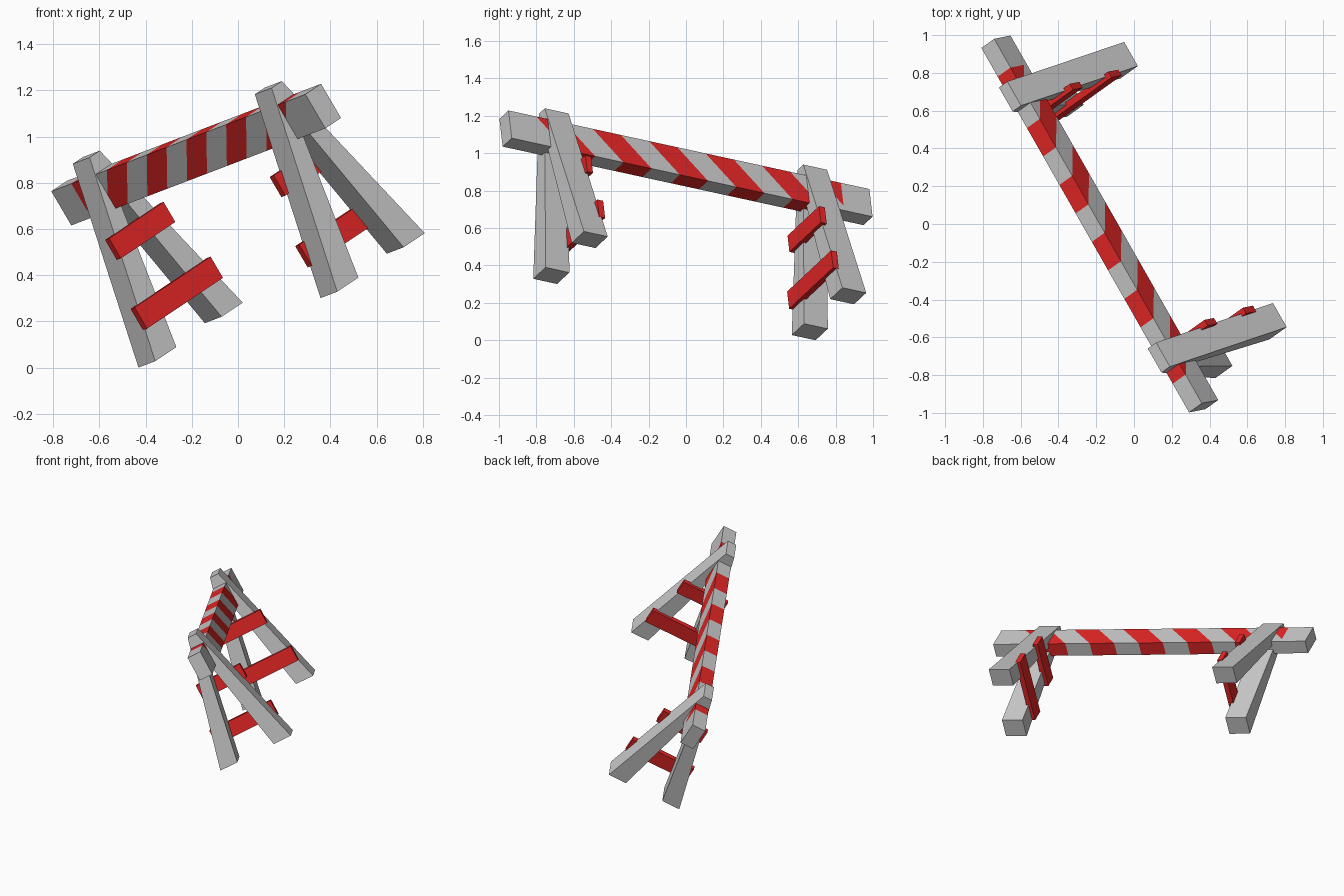
import bpy, bmesh
from mathutils import Vector, Matrix

if "Cube" in bpy.data.objects:
    bpy.data.objects.remove(bpy.data.objects["Cube"])

# Tilted local frame: U along the beam, V across it, W up through the legs
U = Vector((0.4866, -0.8537, 0.1858)).normalized()
W = Vector((-0.5034, -0.100, 0.8587))
W = (W - U * W.dot(U)).normalized()
V = W.cross(U)
FRAME = Matrix((U, V, W)).transposed().to_4x4()
FRAME.translation = (-0.19, -0.005, 0.925)


def material(name, color):
    m = bpy.data.materials.new(name)
    m.diffuse_color = color
    m.use_nodes = True
    m.node_tree.nodes["Principled BSDF"].inputs["Base Color"].default_value = m.diffuse_color
    return m


red = material("red_paint", (0.8, 0.02, 0.02, 1))
grey = material("grey_paint", (0.8, 0.8, 0.8, 1))
parts = []


def finish(name, bm, mats=()):
    bmesh.ops.recalc_face_normals(bm, faces=bm.faces)
    bm.transform(FRAME)
    me = bpy.data.meshes.new(name)
    bm.to_mesh(me)
    bm.free()
    for m in mats:
        me.materials.append(m)
    ob = bpy.data.objects.new(name, me)
    bpy.context.collection.objects.link(ob)
    parts.append(ob)


def prism(name, profile, u0, u1, mats=()):
    """Extrude a (v, w) profile along the beam direction."""
    bm = bmesh.new()
    face = bm.faces.new([bm.verts.new((u0, v, w)) for v, w in profile])
    new = bmesh.ops.extrude_face_region(bm, geom=[face])["geom"]
    verts = [g for g in new if isinstance(g, bmesh.types.BMVert)]
    bmesh.ops.translate(bm, verts=verts, vec=(u1 - u0, 0, 0))
    finish(name, bm, mats)


# Beam with 45 degree stripes between two plain ends
HALF, T, H, ZONE = 1.13, 0.0475, 0.086, 0.952
START, STEP = -0.987, 0.1766
bm = bmesh.new()
bmesh.ops.create_cube(bm, size=2, matrix=Matrix.Diagonal((HALF, T, H, 1)))


def cut(co, no):
    bmesh.ops.bisect_plane(bm, geom=bm.verts[:] + bm.edges[:] + bm.faces[:],
                           plane_co=co, plane_no=no)


for s in (-1, 1):
    cut((s * ZONE, 0, 0), (1, 0, 0))
for i in range(12):
    cut((START + i * STEP, 0, H), (1, 0, -1))
for f in bm.faces:
    c = f.calc_center_median()
    stripe = int((c.x - c.z + H - START) // STEP)
    f.material_index = int(abs(c.x) < ZONE and 0 <= stripe < 11 and stripe % 2 == 0)
finish("striped_beam", bm, (grey, red))

# Two A-shaped trestles: tapered legs outside, red rungs on the inner faces
for end, s in (("near", 1), ("far", -1)):
    for side, k in (("left", -1), ("right", 1)):
        prism(f"{end}_{side}_leg",
              [(k * 0.265, -0.735), (k * 0.137, -0.735),
               (-k * 0.031, 0.162), (k * 0.031, 0.162)],
              s * 0.735, s * 0.884)
    for level, half, w0, w1 in (("upper", 0.165, -0.277, -0.176),
                                ("lower", 0.230, -0.595, -0.488)):
        prism(f"{end}_{level}_rung",
              [(-half, w0), (half, w0), (half, w1), (-half, w1)],
              s * 0.714, s * 0.75, (red,))

# Centre the model and set its lowest foot on the ground
pts = [v.co for o in parts for v in o.data.vertices]
lo = Vector([min(p[i] for p in pts) for i in range(3)])
hi = Vector([max(p[i] for p in pts) for i in range(3)])
shift = Vector((-(lo.x + hi.x) / 2, -(lo.y + hi.y) / 2, -lo.z))
for o in parts:
    o.data.transform(Matrix.Translation(shift))
